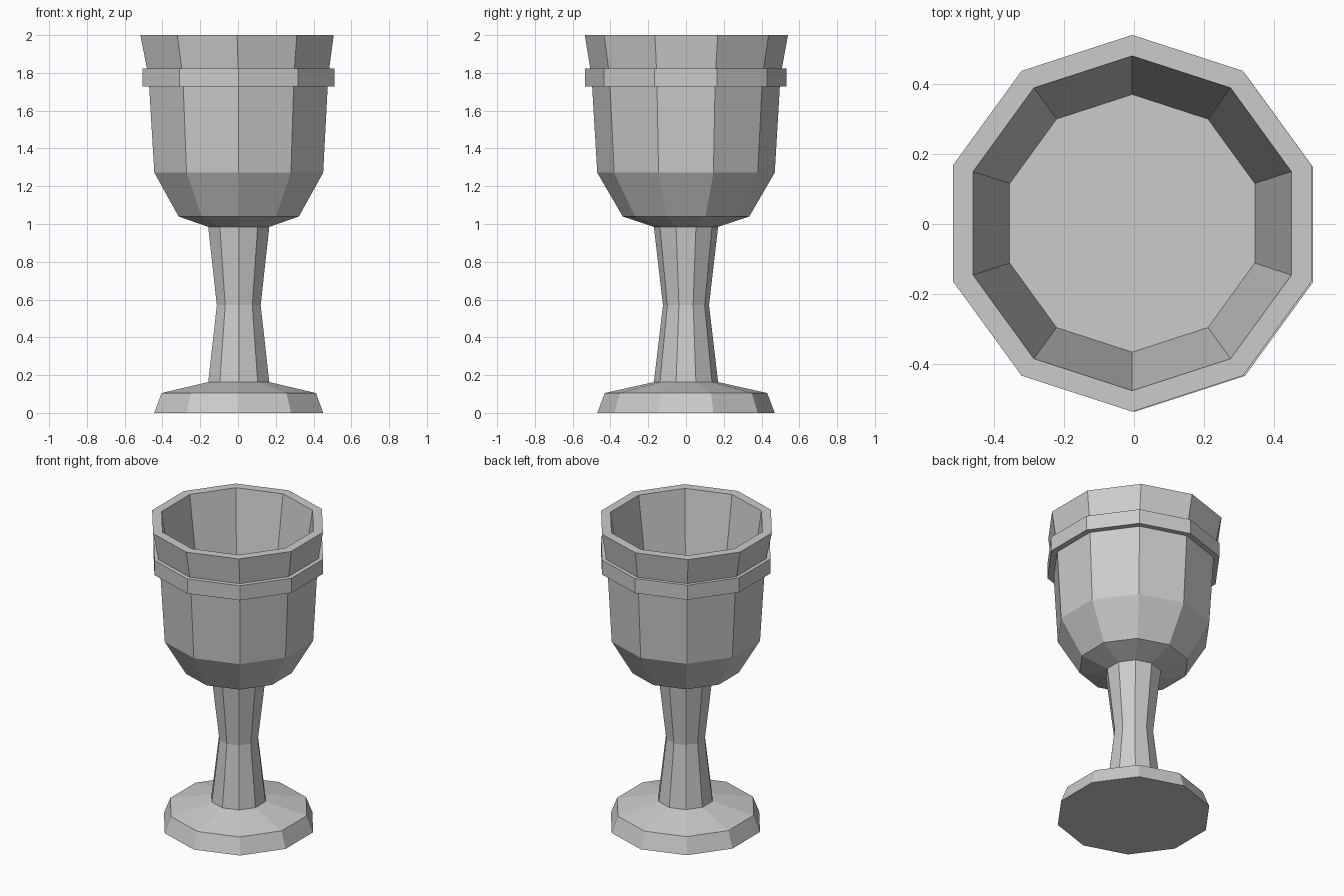
import bpy, bmesh, math

if "Cube" in bpy.data.objects:
    bpy.data.objects.remove(bpy.data.objects["Cube"])

SIDES = 10


def lathe(name, profile, closed=False):
    """Ten-sided turned shape; profile rows are radius, height, x centre, y centre."""
    bm = bmesh.new()
    rings = []
    for r, z, cx, cy in profile:
        ring = []
        for i in range(SIDES):
            a = math.pi / 2 + 2 * math.pi * i / SIDES
            ring.append(bm.verts.new((cx + r * math.cos(a), cy + r * math.sin(a), z)))
        rings.append(ring)
    pairs = list(zip(rings, rings[1:]))
    if closed:
        pairs.append((rings[-1], rings[0]))
    else:
        bm.faces.new(rings[0])
        bm.faces.new(rings[-1])
    for low, high in pairs:
        for i in range(SIDES):
            j = (i + 1) % SIDES
            bm.faces.new((low[i], low[j], high[j], high[i]))
    bmesh.ops.recalc_face_normals(bm, faces=bm.faces)
    mesh = bpy.data.meshes.new(name)
    bm.to_mesh(mesh)
    bm.free()
    obj = bpy.data.objects.new(name, mesh)
    bpy.context.collection.objects.link(obj)
    return obj


# Foot, stem and hollow bowl in one continuous profile
lathe("goblet", [
    (0.470, 0.000, 0.004, 0.0),      # foot
    (0.430, 0.105, 0.004, 0.0),
    (0.170, 0.163, 0.004, 0.0),      # stem
    (0.122, 0.570, 0.004, 0.0),
    (0.170, 0.985, 0.004, 0.0),
    (0.335, 1.040, 0.004, 0.0),      # bowl outside
    (0.470, 1.272, 0.004, 0.0),
    (0.500, 1.780, 0.002, 0.0),
    (0.538, 2.000, -0.005, 0.002),   # rim
    (0.478, 2.000, -0.005, 0.002),
    (0.368, 1.270, -0.005, 0.002),   # bowl floor
])

# Raised band below the rim
lathe("band", [
    (0.485, 1.727, 0.003, -0.002),
    (0.534, 1.727, 0.003, -0.002),
    (0.534, 1.824, 0.003, -0.002),
    (0.490, 1.824, 0.003, -0.002),
], closed=True)
